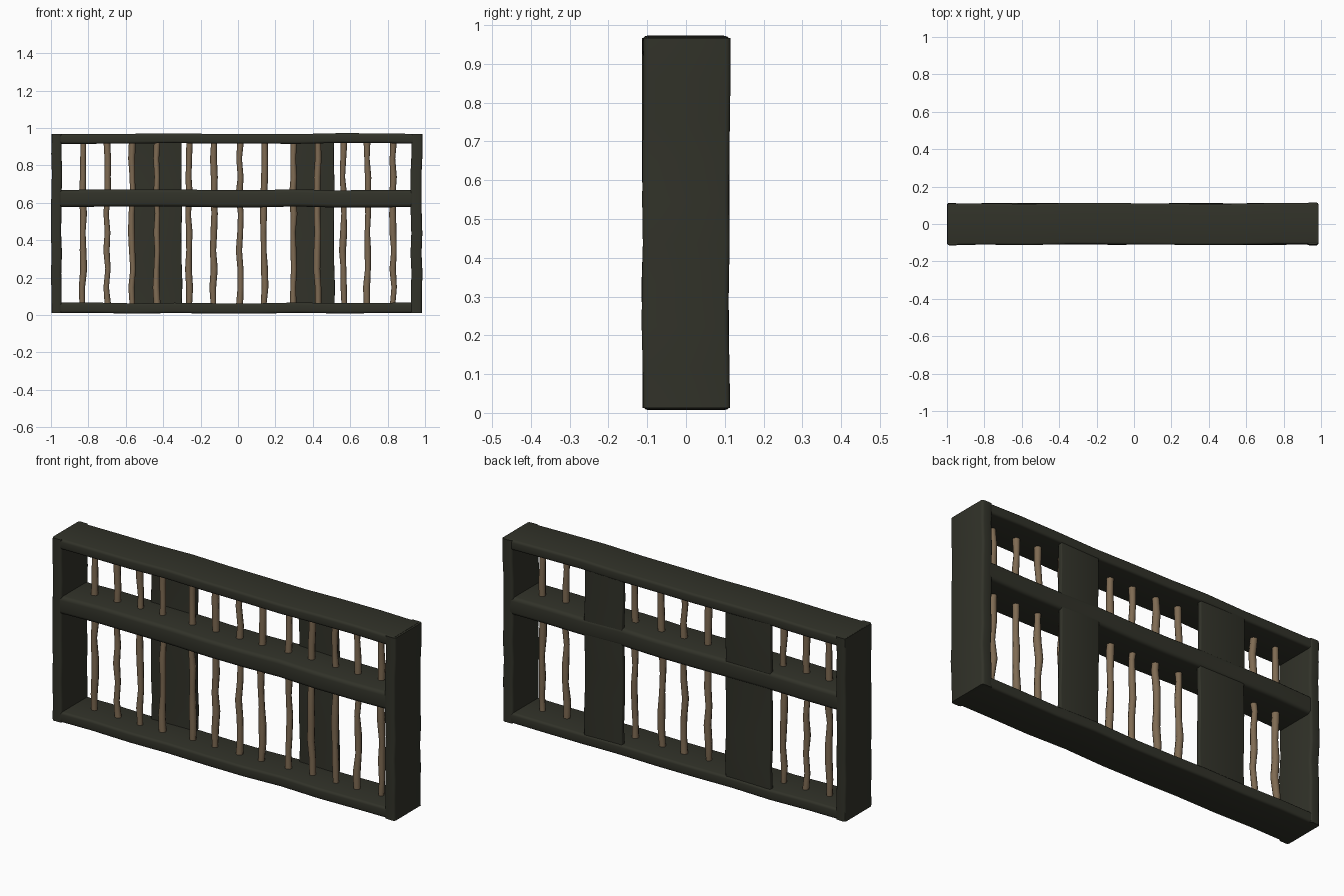
import bpy, bmesh, math, random
from mathutils import Vector

if "Cube" in bpy.data.objects:
    bpy.data.objects.remove(bpy.data.objects["Cube"])

random.seed(4)


def material(name, rgb):
    m = bpy.data.materials.new(name)
    m.diffuse_color = (*rgb, 1)
    m.use_nodes = True
    m.node_tree.nodes["Principled BSDF"].inputs["Base Color"].default_value = m.diffuse_color
    return m


DARK = material("dark_wood", (0.031, 0.032, 0.022))
LIGHT = material("light_wood", (0.21, 0.145, 0.085))


def loft(name, rings, mat, angle):
    """Skin a list of equal-sized point rings and cap the ends."""
    bm = bmesh.new()
    loops = [[bm.verts.new(p) for p in ring] for ring in rings]
    n = len(loops[0])
    for a, b in zip(loops, loops[1:]):
        for i in range(n):
            j = (i + 1) % n
            bm.faces.new((a[i], a[j], b[j], b[i]))
    bm.faces.new(loops[0])
    bm.faces.new(loops[-1])
    bmesh.ops.recalc_face_normals(bm, faces=bm.faces)
    mesh = bpy.data.meshes.new(name)
    bm.to_mesh(mesh)
    bm.free()
    obj = bpy.data.objects.new(name, mesh)
    bpy.context.collection.objects.link(obj)
    mesh.materials.append(mat)
    bpy.ops.object.select_all(action='DESELECT')
    obj.select_set(True)
    bpy.context.view_layer.objects.active = obj
    bpy.ops.object.shade_smooth_by_angle(angle=math.radians(angle))
    return obj


def rounded_rect(w, h, r):
    """Rectangle outline centred on the origin with rounded corners."""
    pts = []
    for k, (sx, sy) in enumerate([(1, 1), (-1, 1), (-1, -1), (1, -1)]):
        for s in range(4):
            t = math.radians(90 * k + 30 * s)
            pts.append((sx * (w / 2 - r) + r * math.cos(t),
                        sy * (h / 2 - r) + r * math.sin(t)))
    return pts


def beam(name, lo, hi, axis, r=0.012, wobble=0.003, steps=9):
    """Slightly uneven rounded timber filling the box lo..hi along an axis."""
    lo, hi = Vector(lo), Vector(hi)
    mid, size = (lo + hi) / 2, hi - lo
    u, v = [i for i in range(3) if i != axis]
    rings = []
    for s in range(steps + 1):
        du, dv = (random.uniform(-wobble, wobble) for _ in range(2))
        ring = []
        for a, b in rounded_rect(size[u], size[v], r):
            p = mid.copy()
            p[axis] = lo[axis] + size[axis] * s / steps
            p[u] += a + du
            p[v] += b + dv
            ring.append(p)
        rings.append(ring)
    return loft(name, rings, DARK, 50)


# Outer frame
beam("top_rail", (-0.995, -0.11, 0.918), (0.975, 0.11, 0.97), 0)
beam("bottom_rail", (-0.995, -0.11, 0.01), (0.975, 0.11, 0.065), 0)
beam("left_post", (-0.998, -0.112, 0.012), (-0.943, 0.112, 0.967), 2)
beam("right_post", (0.925, -0.112, 0.012), (0.984, 0.112, 0.967), 2)

# Middle rail
beam("middle_rail", (-0.95, -0.11, 0.578), (0.94, 0.11, 0.67), 0, r=0.018)

# Broad boards across the back
for name, x0, x1 in (("left", -0.56, -0.3), ("right", 0.295, 0.515)):
    beam(name + "_back_board", (x0, 0.082, 0.04), (x1, 0.106, 0.945), 2,
         r=0.005, wobble=0.003, steps=7)

# Thin hand-cut bars
BAR_X = (-0.83, -0.70, -0.565, -0.435, -0.263, -0.13, 0.01,
         0.14, 0.295, 0.425, 0.563, 0.692, 0.83)
for k, x in enumerate(BAR_X):
    rings = []
    for s in range(10):
        z = 0.05 + 0.885 * s / 9
        cx = x + random.uniform(-0.005, 0.005)
        cy = random.uniform(-0.005, 0.005)
        rad = random.uniform(0.014, 0.019)
        rings.append([(cx + rad * math.cos(a), cy + rad * math.sin(a), z)
                      for a in (math.tau * i / 8 for i in range(8))])
    loft(f"bar_{k + 1}", rings, LIGHT, 60)
